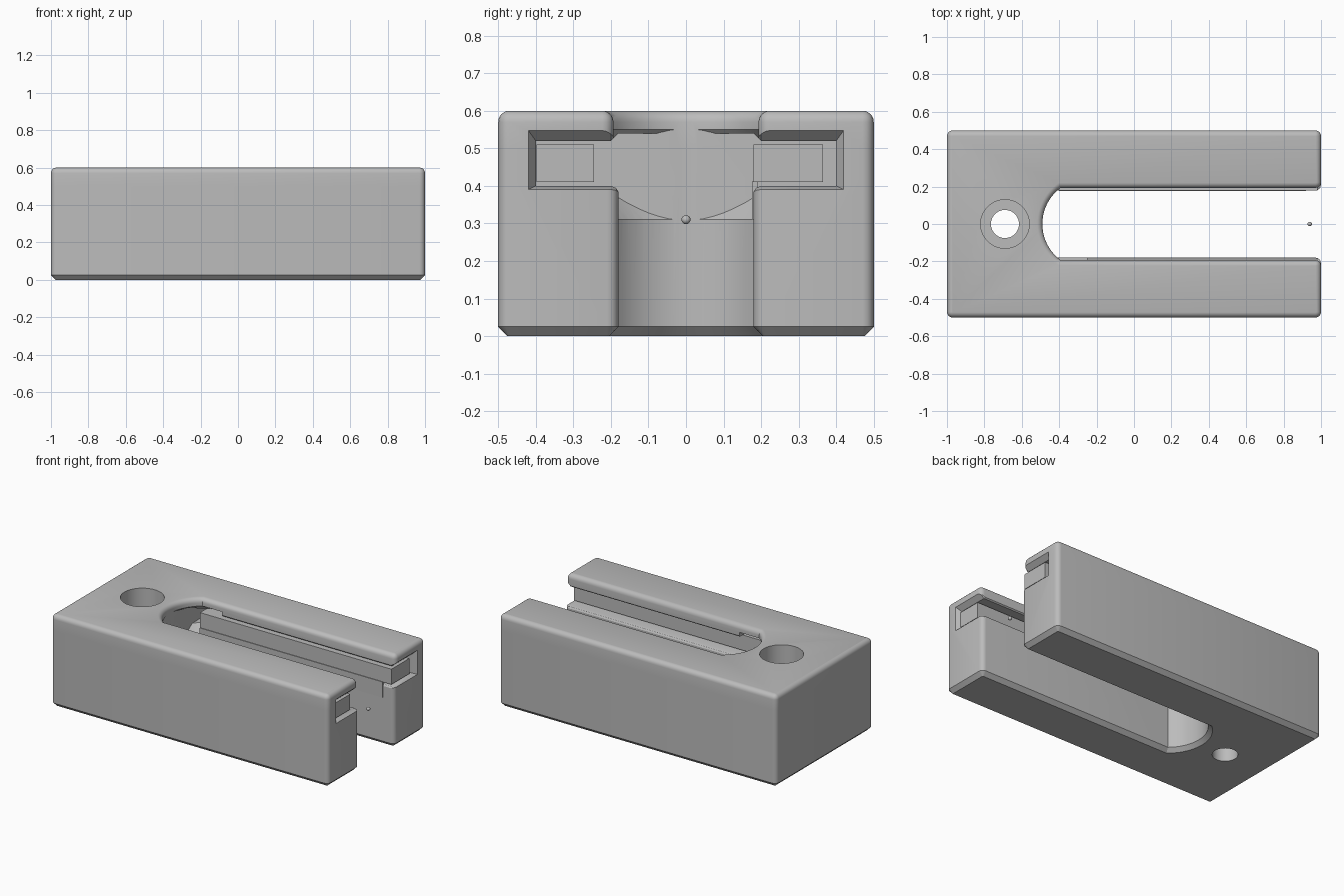
import bpy
import bmesh
from math import pi, sin, cos, asin

if "Cube" in bpy.data.objects:
    bpy.data.objects.remove(bpy.data.objects["Cube"])

GREY = (0.5, 0.5, 0.5, 1)
mat = bpy.data.materials.new("plain grey")
mat.use_nodes = True
mat.diffuse_color = GREY
mat.node_tree.nodes["Principled BSDF"].inputs["Base Color"].default_value = GREY

FILLET = 0.03
END_X, END_R = -0.25, 0.24   # centre and radius of the slot's curved end
HOLE_X = -0.69


def finish(name, bm):
    bmesh.ops.recalc_face_normals(bm, faces=bm.faces)
    mesh = bpy.data.meshes.new(name)
    bm.to_mesh(mesh)
    bm.free()
    obj = bpy.data.objects.new(name, mesh)
    bpy.context.collection.objects.link(obj)
    mesh.materials.append(mat)
    return obj


def loft(name, rings):
    """Skin closed rings of equal length and cap both ends."""
    bm = bmesh.new()
    loops = [[bm.verts.new(p) for p in ring] for ring in rings]
    n = len(loops[0])
    for a, b in zip(loops, loops[1:]):
        for i in range(n):
            j = (i + 1) % n
            bm.faces.new((a[i], a[j], b[j], b[i]))
    bm.faces.new(loops[0])
    bm.faces.new(loops[-1])
    return finish(name, bm)


def box(name, x0, x1, y0, y1, z0, z1):
    return loft(name, [[(x, y0, z0), (x, y1, z0), (x, y1, z1), (x, y0, z1)]
                       for x in (x0, x1)])


def lathe(name, cx, profile, n=64):
    return loft(name, [[(cx + r * cos(2 * pi * i / n), r * sin(2 * pi * i / n), z)
                        for i in range(n)] for r, z in profile])


def arc(cx, cy, r, a0, a1, n):
    return [(cx + r * cos(a0 + (a1 - a0) * i / n), cy + r * sin(a0 + (a1 - a0) * i / n))
            for i in range(n + 1)]


def outline(inset, half_slot):
    """U-shaped plan, inset all round, with softened corners."""
    def corner(x, y, quarter):
        return arc(x, y, FILLET - inset, quarter * pi / 2, (quarter + 1) * pi / 2, 4)
    x, y, m = 1 - FILLET, 0.5 - FILLET, half_slot + FILLET
    r = END_R + inset
    a = asin((half_slot + inset) / r)
    return (corner(-x, -y, 2) + corner(x, -y, 3) + corner(x, -m, 0)
            + arc(END_X, 0, r, pi + a, pi - a, 24)
            + corner(x, m, 3) + corner(x, y, 0) + corner(-x, y, 1))


def boolean(obj, tool, operation):
    mod = obj.modifiers.new(operation.title(), 'BOOLEAN')
    mod.object = tool
    mod.operation = operation
    mod.solver = 'EXACT'
    bpy.context.view_layer.objects.active = obj
    bpy.ops.object.modifier_apply(modifier=mod.name)
    bpy.data.objects.remove(tool)


# Body: chamfered base, straight sides, rounded top
layers = [(0, 0.025, 0.18), (0.025, 0, 0.18), (0.42, 0, 0.18), (0.5, 0, 0.193)]
for i in range(6):
    t = i / 5 * pi / 2 * 0.95
    layers.append((0.57 + FILLET * sin(t), FILLET * (1 - cos(t)), 0.193))
layers[-1] = (0.6, layers[-1][1], 0.193)
body = loft("body", [[(x, y, z) for x, y in outline(d, h)] for z, d, h in layers])

# Undercut channel with a flared mouth
half = [(0.17, 0.37), (0.186, 0.394), (0.2, 0.4), (0.4, 0.4), (0.4, 0.52), (0.2, 0.52), (0.18, 0.54)]
section = half + [(-y, z) for y, z in reversed(half)]


def channel_ring(x, flare):
    return [(x, y + (flare if y > 0.3 else -flare if y < -0.3 else 0),
             z + (1.4 * flare if z > 0.45 else -0.5 * flare)) for y, z in section]


channel = loft("channel_cutter", [channel_ring(-0.488, 0), channel_ring(0.97, 0),
                                  channel_ring(1.01, 0.026)])
boolean(body, channel, 'DIFFERENCE')

# Conical relief at the blind end of the slot
relief = lathe("relief_cutter", END_X, [(END_R, 0.31), (0.36, 0.43), (END_R, 0.55)])
trim = box("relief_trim", -0.488, -0.25, -0.5, 0.5, 0.2, 0.7)
boolean(relief, trim, 'INTERSECT')
boolean(body, relief, 'DIFFERENCE')

# Counterbored screw hole
hole = lathe("hole_cutter", HOLE_X, [(0.075, -0.1), (0.075, 0.25), (0.13, 0.25), (0.13, 0.7)])
boolean(body, hole, 'DIFFERENCE')

# Rails inside the channel
box("left_rail", -0.4, 0.98, 0.18, 0.365, 0.41, 0.51)
box("left_rail_skirt", -0.4, 0.92, 0.176, 0.19, 0.31, 0.412)
box("right_rail", -0.4, 0.98, -0.398, -0.245, 0.41, 0.51)

# Small ball at the slot mouth
bm = bmesh.new()
bmesh.ops.create_uvsphere(bm, u_segments=16, v_segments=10, radius=0.012)
bmesh.ops.translate(bm, verts=bm.verts, vec=(0.94, 0, 0.31))
ball = finish("ball", bm)

# Smooth shading with sharp edges kept
for obj in (body, ball):
    bpy.ops.object.select_all(action='DESELECT')
    obj.select_set(True)
    bpy.context.view_layer.objects.active = obj
    bpy.ops.object.shade_smooth_by_angle(angle=0.5)
